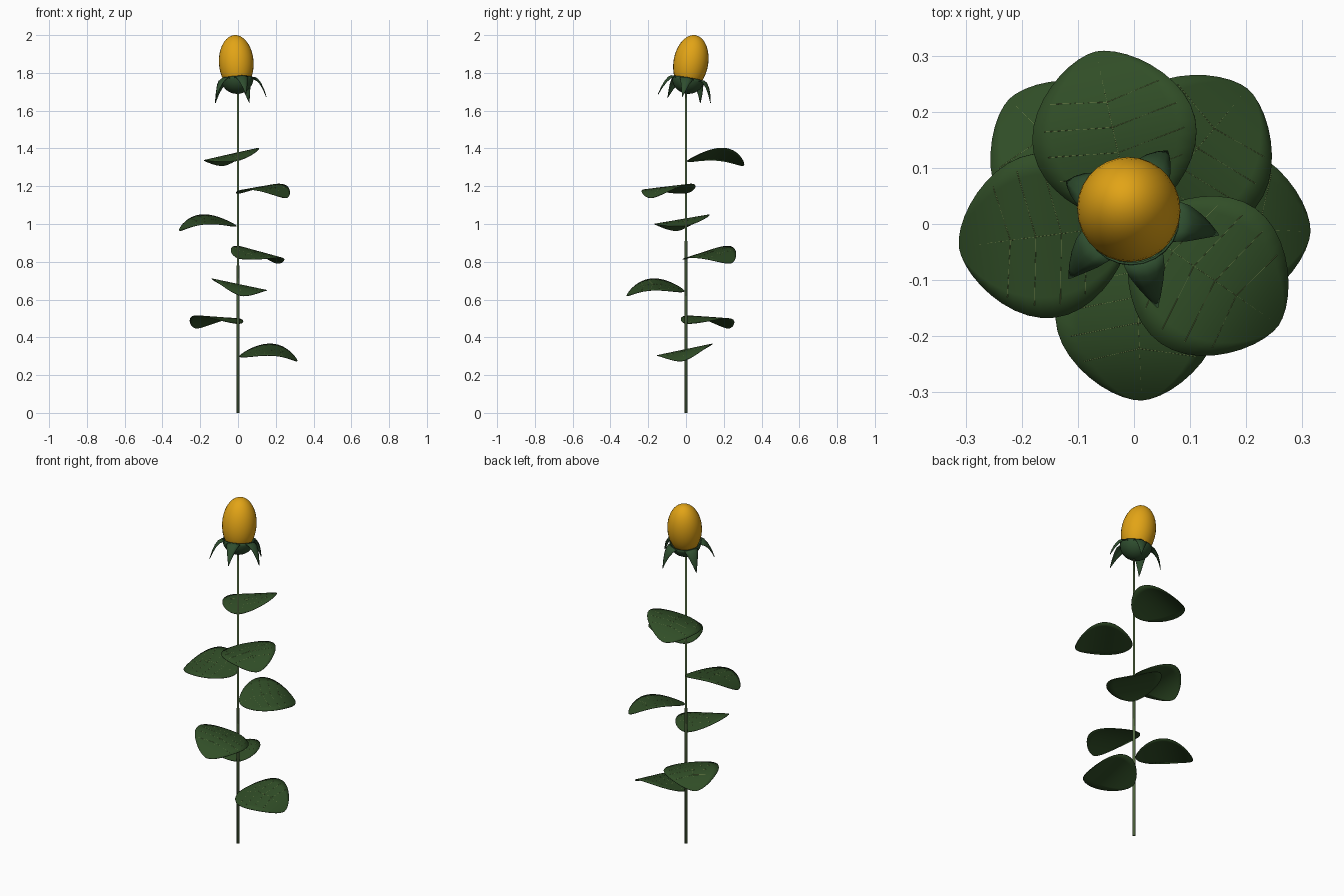
import bpy, bmesh, math
from mathutils import Matrix, Vector

if "Cube" in bpy.data.objects:
    bpy.data.objects.remove(bpy.data.objects["Cube"])


def material(name, rgb):
    m = bpy.data.materials.new(name)
    m.diffuse_color = (*rgb, 1)
    m.use_nodes = True
    m.node_tree.nodes["Principled BSDF"].inputs["Base Color"].default_value = m.diffuse_color
    return m


LEAF = material("leaf green", (0.03, 0.075, 0.02))
SEPAL = material("sepal green", (0.028, 0.075, 0.028))
STEM = material("stem green", (0.09, 0.15, 0.055))
VEIN = material("vein olive", (0.17, 0.22, 0.07))
BUD = material("bud yellow", (0.76, 0.37, 0.008))


def finish(name, bm, mat, matrix=Matrix(), thickness=0):
    bmesh.ops.recalc_face_normals(bm, faces=bm.faces)
    for f in bm.faces:
        f.smooth = True
    me = bpy.data.meshes.new(name)
    bm.to_mesh(me)
    bm.free()
    me.materials.append(mat)
    ob = bpy.data.objects.new(name, me)
    ob.matrix_world = matrix
    bpy.context.collection.objects.link(ob)
    if thickness:
        s = ob.modifiers.new("thickness", 'SOLIDIFY')
        s.thickness = thickness
        s.offset = 0
    return ob


def grid(rows):
    """Skin a list of equal-length rows of points."""
    bm = bmesh.new()
    vs = [[bm.verts.new(p) for p in row] for row in rows]
    for a, b in zip(vs, vs[1:]):
        for i in range(len(a) - 1):
            bm.faces.new((a[i], a[i + 1], b[i + 1], b[i]))
    bmesh.ops.remove_doubles(bm, verts=bm.verts, dist=1e-5)
    return bm


# stem: slim taper
bm = bmesh.new()
bmesh.ops.create_cone(bm, cap_ends=True, segments=10, radius1=0.009,
                      radius2=0.0045, depth=1.72,
                      matrix=Matrix.Translation((0, 0, 0.86)))
finish("stem", bm, STEM)

# leaves: broad, arched, spiralling up by the golden angle
LENGTH, HALF = 0.306, 0.147


def leaf_width(t):
    return HALF * max(0, math.sin(math.pi * t)) ** 0.58


def leaf_point(t, w, roll):
    z = 0.108 * t - 0.02 * t * t - 0.113 * t ** 3
    return Vector((0.008 + LENGTH * t, w, z + roll * w))


def tube(name, paths, radius, mat, matrix):
    cu = bpy.data.curves.new(name, 'CURVE')
    cu.dimensions = '3D'
    cu.bevel_depth = radius
    cu.bevel_resolution = 0
    for pts in paths:
        sp = cu.splines.new('POLY')
        sp.points.add(len(pts) - 1)
        for p, co in zip(sp.points, pts):
            p.co = (*co, 1)
    cu.materials.append(mat)
    ob = bpy.data.objects.new(name, cu)
    ob.matrix_world = matrix
    bpy.context.collection.objects.link(ob)


rolls = [0.21, 0.05, -0.21, 0.21, -0.17, 0.1, -0.22]
for i, roll in enumerate(rolls):
    mtx = (Matrix.Translation((0, 0, 0.30 + 0.1725 * i))
           @ Matrix.Rotation(math.radians(137.5 * i - 2.5), 4, 'Z'))
    rows = []
    for k in range(21):
        t = (1 - math.cos(math.pi * k / 20)) / 2
        w = leaf_width(t)
        rows.append([leaf_point(t, w * j / 4, roll) for j in range(-4, 5)])
    finish(f"leaf_{i + 1}", grid(rows), LEAF, mtx, 0.003)
    # midrib and side veins, almost flush with the blade
    veins = [[leaf_point(k / 16, 0, roll) for k in range(17)]]
    for t0 in (0.25, 0.4, 0.55, 0.7):
        for side in (-1, 1):
            veins.append([leaf_point(t0 + 0.06 * q, side * 0.85 * q
                                     * leaf_width(t0 + 0.06), roll)
                          for q in (0, 0.25, 0.5, 0.75, 1)])
    up = Matrix.Translation((0, 0, 0.0012))
    tube(f"leaf_veins_{i + 1}", veins, 0.0006, VEIN, mtx @ up)

# flower head leans slightly backwards
head = (Matrix.Translation((0, 0, 1.70)) @ Matrix.Rotation(-0.06, 4, 'Y')
        @ Matrix.Rotation(-0.165, 4, 'X'))

# bud
bm = bmesh.new()
bmesh.ops.create_uvsphere(bm, u_segments=28, v_segments=18, radius=1,
                          matrix=Matrix.Translation((0, 0, 0.157))
                          @ Matrix.Diagonal((0.092, 0.092, 0.147, 1)))
finish("bud", bm, BUD, head)

# calyx cup
rows = []
for k in range(9):
    a = math.pi / 2 * k / 8
    r, z = 0.084 * math.sin(a), 0.072 - 0.08 * math.cos(a)
    rows.append([(r * math.cos(math.tau * j / 24), r * math.sin(math.tau * j / 24), z)
                 for j in range(25)])
finish("calyx_cup", grid(rows), SEPAL, head, 0.004)

# five sepals curling out and down: radius, height, half width
profile = [(0.062, 0.035, 0.03), (0.08, 0.066, 0.036), (0.092, 0.072, 0.036),
           (0.108, 0.062, 0.032), (0.124, 0.038, 0.023), (0.138, 0.002, 0.012),
           (0.149, -0.04, 0.0005)]
for i, deg in enumerate((-5, -74, -142, 146, 68)):
    rows = [[(r - 0.25 * abs(w * s), w * s, z - 0.15 * abs(w * s))
             for s in (-1, -0.5, 0, 0.5, 1)] for r, z, w in profile]
    finish(f"sepal_{i + 1}", grid(rows), SEPAL,
           head @ Matrix.Rotation(math.radians(deg), 4, 'Z'), 0.003)
